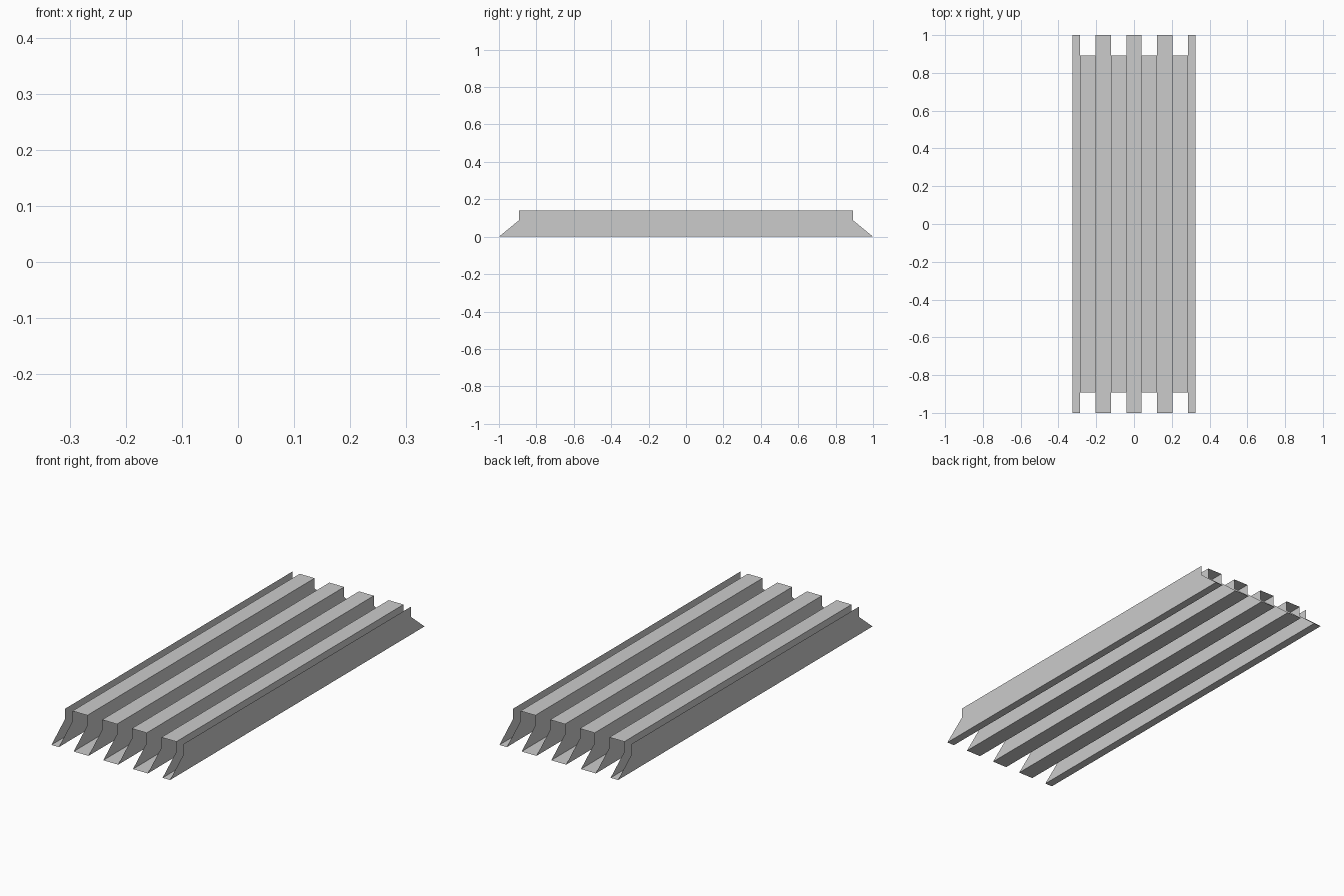
import bpy
import bmesh

if "Cube" in bpy.data.objects:
    bpy.data.objects.remove(bpy.data.objects["Cube"])

PITCH = 0.0816          # width of one flat strip
HALF_W = PITCH * 4      # half width of the whole sheet
LOW_Y, TOP_Y = 1.0, 0.893
NOTCH_Z, TOP_Z = 0.088, 0.139

# Wall positions: half strip at each side, full strips between
wall_x = [-HALF_W] + [(i - 3.5) * PITCH for i in range(8)] + [HALF_W]

# Side outline shared by every upright wall
outline = [(-LOW_Y, 0), (LOW_Y, 0), (TOP_Y, NOTCH_Z),
           (TOP_Y, TOP_Z), (-TOP_Y, TOP_Z), (-TOP_Y, NOTCH_Z)]

bm = bmesh.new()

# Upright walls, alternately facing left and right
walls = []
for i, x in enumerate(wall_x):
    ring = [bm.verts.new((x, y, z)) for y, z in outline]
    bm.faces.new(ring if i % 2 == 0 else ring[::-1])
    walls.append(ring)

# Flat strips joining the walls: valleys at the bottom, ridges at the top
for i, (a, b) in enumerate(zip(walls, walls[1:])):
    if i % 2 == 0:
        bm.faces.new((a[0], b[0], b[1], a[1]))
    else:
        bm.faces.new((a[4], b[4], b[3], a[3]))

mesh = bpy.data.meshes.new("corrugated_sheet")
bm.to_mesh(mesh)
bm.free()
sheet = bpy.data.objects.new("corrugated_sheet", mesh)
bpy.context.collection.objects.link(sheet)
